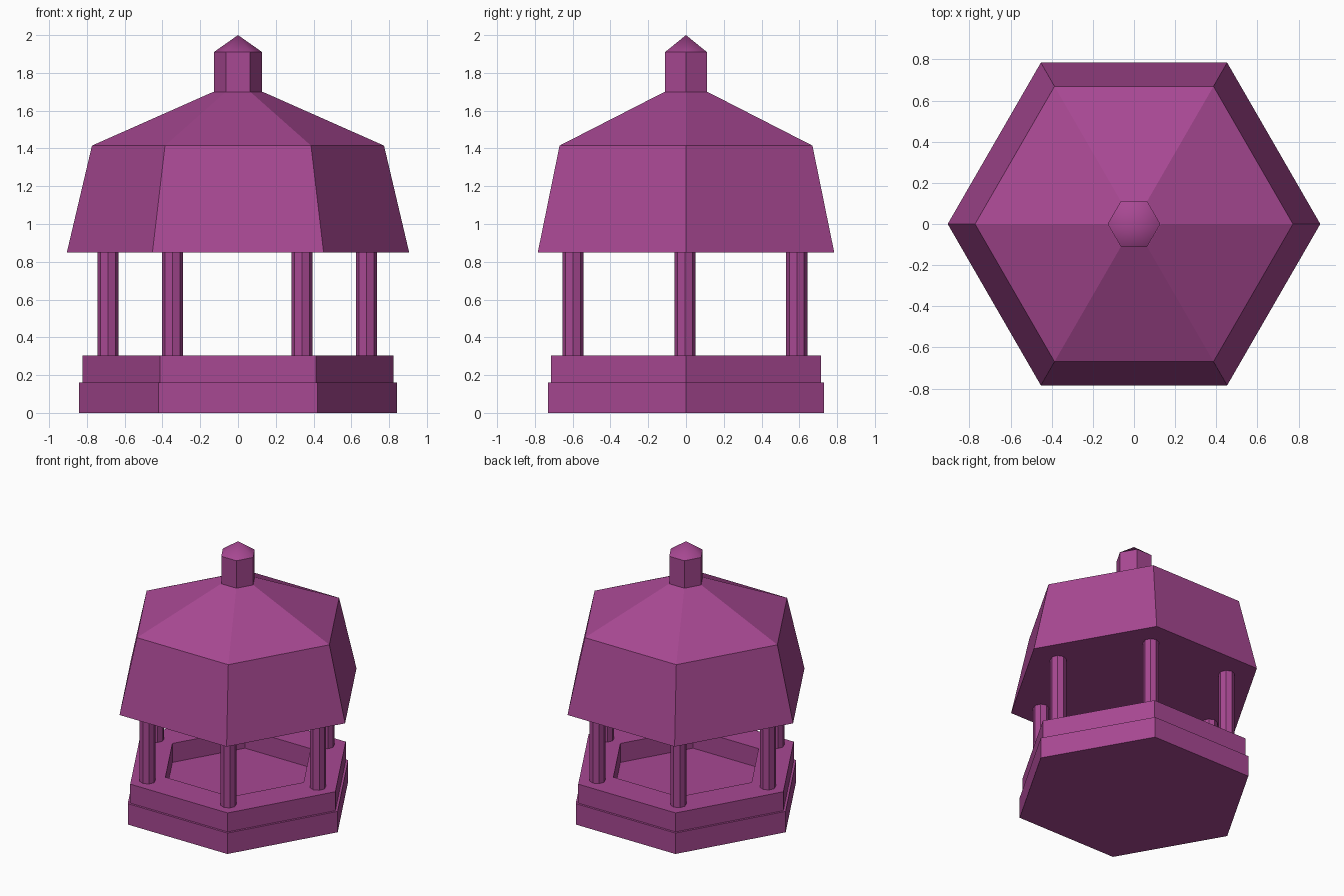
import bpy
import bmesh
from math import cos, sin, tau, radians

cube = bpy.data.objects.get("Cube")
if cube:
    bpy.data.objects.remove(cube, do_unlink=True)

# Single plum colour
plum = bpy.data.materials.new("plum")
plum.use_nodes = True
colour = (0.39, 0.065, 0.29, 1.0)
plum.diffuse_color = colour
plum.node_tree.nodes["Principled BSDF"].inputs["Base Color"].default_value = colour


def stacked_prism(name, profile, sides=6, centre=(0, 0), closed=False, smooth=False):
    """Sweep (radius, z) points round z; open profiles get capped ends."""
    bm = bmesh.new()
    rings = []
    for r, z in profile:
        if r == 0:
            rings.append([bm.verts.new((*centre, z))] * sides)
        else:
            rings.append([bm.verts.new((centre[0] + r * cos(tau * i / sides),
                                        centre[1] + r * sin(tau * i / sides), z))
                          for i in range(sides)])
    pairs = list(zip(rings, rings[1:]))
    if closed:
        pairs.append((rings[-1], rings[0]))
    for low, high in pairs:
        for i in range(sides):
            j = (i + 1) % sides
            corners = dict.fromkeys((low[i], low[j], high[j], high[i]))
            bm.faces.new(list(corners))
    if not closed:
        for ring in (rings[0], rings[-1]):
            if len(set(ring)) == sides:
                bm.faces.new(ring)
    bmesh.ops.recalc_face_normals(bm, faces=bm.faces)
    mesh = bpy.data.meshes.new(name)
    bm.to_mesh(mesh)
    bm.free()
    mesh.materials.append(plum)
    for face in mesh.polygons:
        face.use_smooth = smooth
    obj = bpy.data.objects.new(name, mesh)
    bpy.context.collection.objects.link(obj)
    return obj


# Base slab and the raised rim around the sunken floor
FLOOR, RIM, EAVES = 0.16, 0.305, 0.85
stacked_prism("base_slab", [(0.843, 0), (0.843, FLOOR)])
stacked_prism("floor_rim", [(0.824, FLOOR), (0.824, RIM), (0.555, RIM), (0.555, FLOOR)],
              closed=True)

# Six octagonal columns, one at each corner
for k in range(6):
    angle = radians(60 * k)
    stacked_prism(f"column_{k + 1}", [(0.056, RIM), (0.056, EAVES)], sides=8,
                  centre=(0.684 * cos(angle) - 0.004, 0.684 * sin(angle) - 0.006))

# Two-pitch roof with a flat underside
stacked_prism("roof", [(0.906, EAVES), (0.773, 1.415), (0.13, 1.70)])

# Cupola and its pointed cap
stacked_prism("cupola", [(0.128, 1.69), (0.128, 1.91)])
stacked_prism("cupola_cap", [(0.128, 1.91), (0, 2.0)], smooth=True).data.polygons[-1].use_smooth = False
